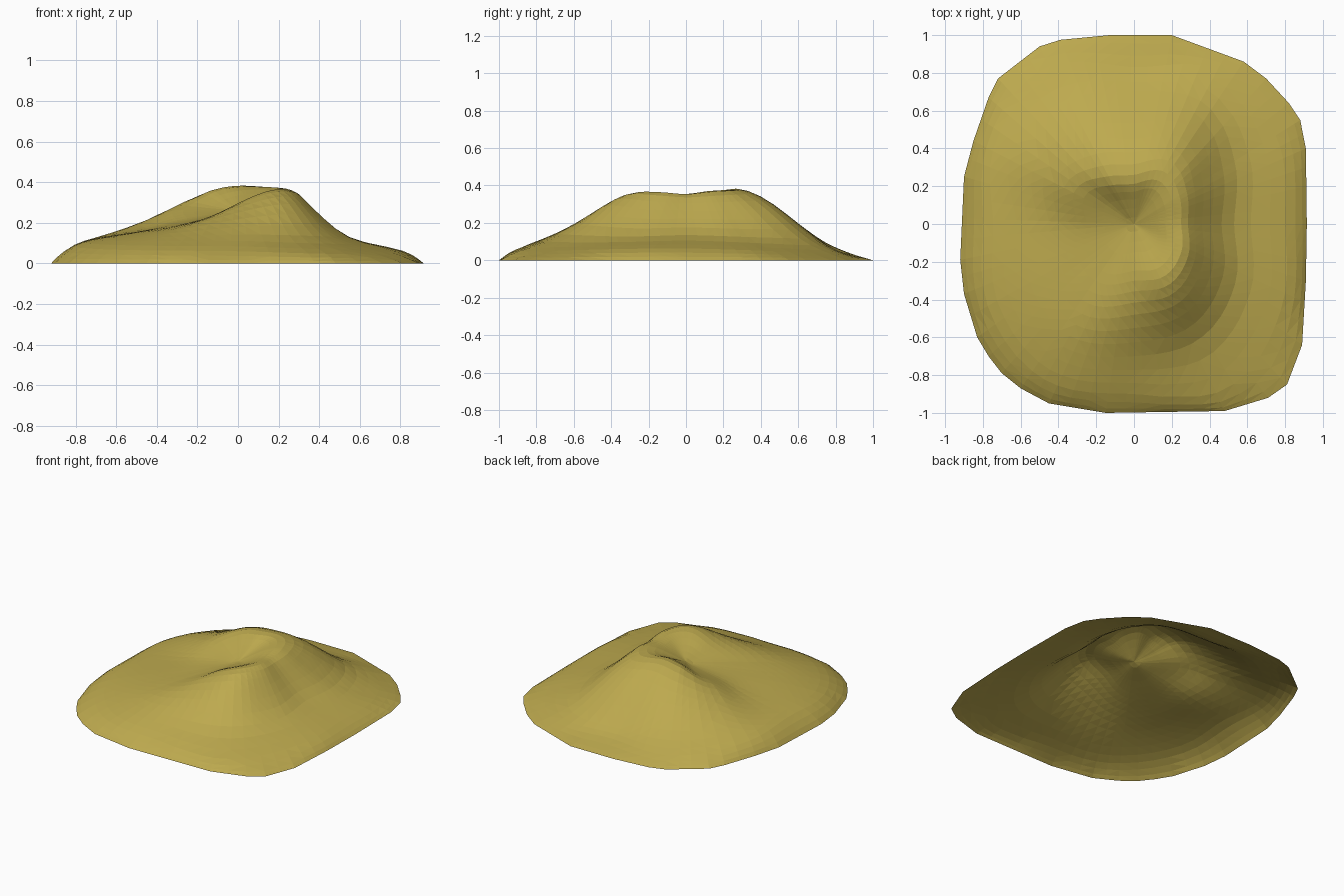
import bpy, bmesh, math

if "Cube" in bpy.data.objects:
    bpy.data.objects.remove(bpy.data.objects["Cube"])

# Plan outline of the hill
OUTLINE = [(0.915, 0.0), (0.91, 0.4), (0.88, 0.55), (0.82, 0.64), (0.7, 0.77), (0.58, 0.86),
           (0.2, 1.0), (-0.13, 1.0), (-0.39, 0.975), (-0.5, 0.94), (-0.63, 0.84), (-0.72, 0.77),
           (-0.77, 0.67), (-0.85, 0.44), (-0.9, 0.25), (-0.92, -0.19), (-0.9, -0.37),
           (-0.83, -0.6), (-0.77, -0.7), (-0.7, -0.79), (-0.6, -0.87), (-0.45, -0.95),
           (-0.15, -1.0), (0.48, -0.99), (0.71, -0.92), (0.81, -0.85), (0.89, -0.64), (0.91, -0.3)]

# Slope every 30 degrees: inner rise, then radius, height of rim, flank, foot and shoulder
PROFILE = [(.65, .25, .360, .36, .27, .53, .13, .80, .065),
           (.72, .28, .374, .42, .27, .62, .12, .88, .05),
           (.70, .32, .382, .52, .28, .74, .11, .93, .03),
           (.58, .26, .389, .45, .318, .70, .11, .83, .045),
           (.50, .29, .363, .50, .275, .75, .125, .95, .045),
           (.50, .36, .270, .54, .205, .75, .135, .89, .075),
           (.45, .30, .210, .45, .17, .62, .14, .80, .10),
           (.50, .35, .190, .50, .165, .70, .13, .89, .078),
           (.45, .36, .215, .55, .18, .75, .13, .95, .065),
           (.45, .30, .300, .48, .255, .70, .14, .90, .06),
           (.45, .32, .367, .48, .30, .70, .13, 1.0, .045),
           (.50, .29, .374, .42, .275, .62, .12, .90, .06)]
CENTRE_Z = 0.26
SUB = 3      # radial steps between profile points


def spline(a, b, c, d, t):
    """Catmull-Rom interpolation between b and c."""
    return b + 0.5 * t * (c - a + t * (2*a - 5*b + 4*c - d + t * (3*(b - c) + d - a)))


def profile_at(angle):
    f = (angle / (2 * math.pi) * 12) % 12
    i = int(f)
    rows = [PROFILE[(i + k) % 12] for k in (-1, 0, 1, 2)]
    return [spline(*col, f - i) for col in zip(*rows)]


def slope_points(x, y):
    """Points (x, y, z) from near the centre out to the outline point."""
    edge = math.hypot(x, y)
    rise, *p = profile_at(math.atan2(y, x))
    keys = [(0, CENTRE_Z), (p[0] * 0.5, CENTRE_Z + (p[1] - CENTRE_Z) * rise)]
    keys += [(min(p[k], edge * (0.80 + 0.02 * k)), p[k + 1]) for k in (0, 2, 4, 6)] + [(edge, 0)]
    ext = [keys[0]] + keys + [keys[-1]]
    pts = []
    for i in range(len(keys) - 1):
        for s in range(1, SUB + 1):
            r, z = (spline(*[ext[i + k][c] for k in range(4)], s / SUB) for c in (0, 1))
            pts.append((x / edge * r, y / edge * r, max(z, 0)))
    return pts


# Outline with extra points along the long edges
ring = []
for i, (x, y) in enumerate(OUTLINE):
    nx, ny = OUTLINE[(i + 1) % len(OUTLINE)]
    n = max(1, round(math.hypot(nx - x, ny - y) / 0.1))
    ring += [(x + (nx - x) * k / n, y + (ny - y) * k / n) for k in range(n)]

# Open hill shell with a horseshoe ridge
bm = bmesh.new()
top = bm.verts.new((0, 0, CENTRE_Z))
rays = [[bm.verts.new(p) for p in slope_points(x, y)] for x, y in ring]
for a, b in zip(rays, rays[1:] + rays[:1]):
    bm.faces.new((top, a[0], b[0]))
    for k in range(len(a) - 1):
        bm.faces.new((a[k], a[k + 1], b[k + 1], b[k]))

# Weather the crests a little, keeping the outline fixed
for _ in range(3):
    inner = [v for v in bm.verts if not v.is_boundary]
    bmesh.ops.smooth_vert(bm, verts=inner, factor=0.5,
                          use_axis_x=False, use_axis_y=False, use_axis_z=True)
bmesh.ops.triangulate(bm, faces=bm.faces[:])
mesh = bpy.data.meshes.new("hill")
bm.to_mesh(mesh)
bm.free()
hill = bpy.data.objects.new("hill", mesh)
bpy.context.collection.objects.link(hill)

# Dry sand colour
mat = bpy.data.materials.new("mustard sand")
mat.diffuse_color = (0.51, 0.40, 0.077, 1)
mat.use_nodes = True
mat.node_tree.nodes["Principled BSDF"].inputs["Base Color"].default_value = mat.diffuse_color
mesh.materials.append(mat)
